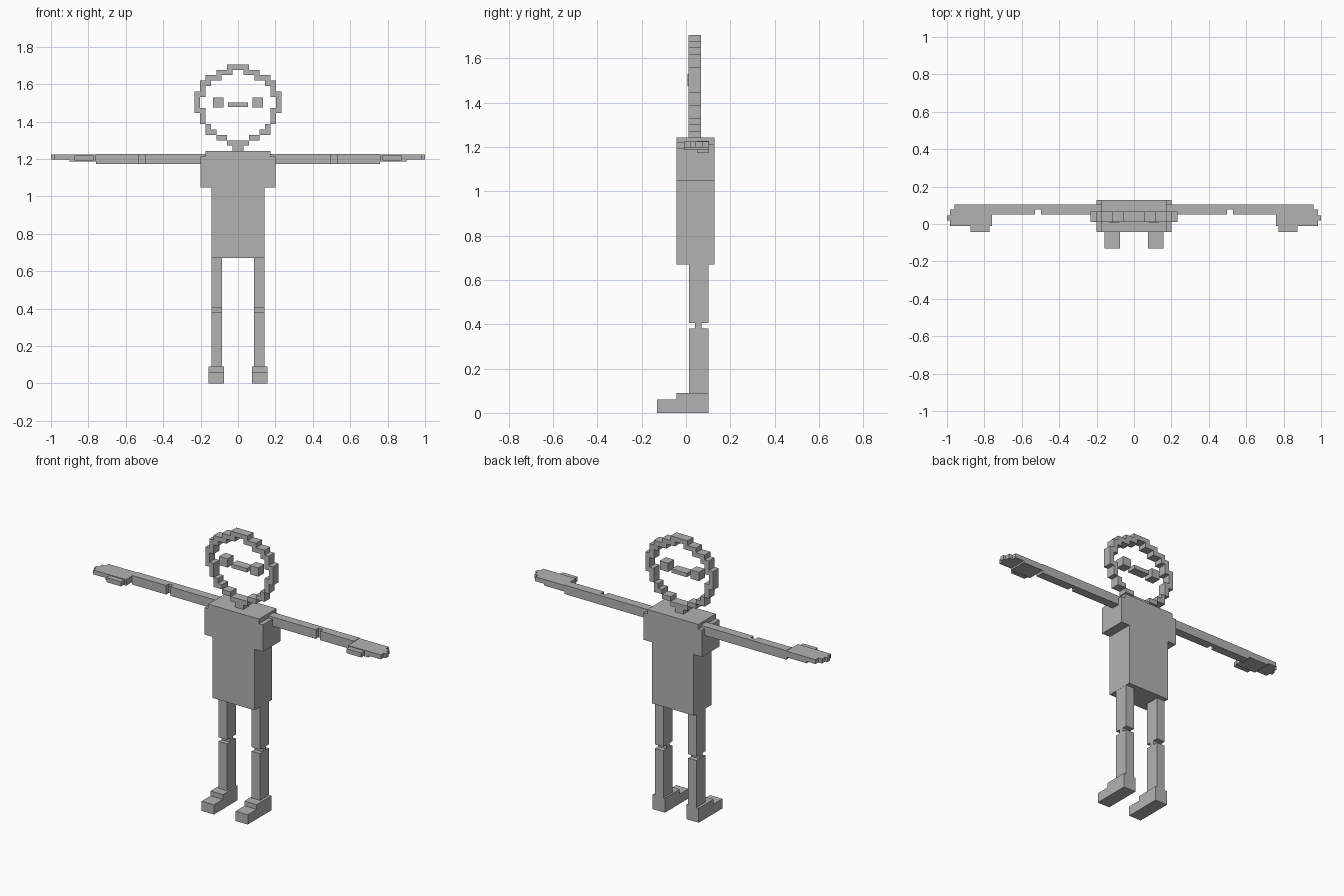
import bpy, bmesh

if "Cube" in bpy.data.objects:
    bpy.data.objects.remove(bpy.data.objects["Cube"])

grey = bpy.data.materials.new("plain_grey")
grey.diffuse_color = (0.45, 0.45, 0.45, 1)
grey.use_nodes = True
grey.node_tree.nodes["Principled BSDF"].inputs["Base Color"].default_value = grey.diffuse_color


def blocks(name, boxes):
    """One object from boxes given as (x0, x1, y0, y1, z0, z1)."""
    bm = bmesh.new()
    for x0, x1, y0, y1, z0, z1 in boxes:
        vs = bmesh.ops.create_cube(bm, size=1)["verts"]
        for v in vs:
            v.co.x = x1 if v.co.x > 0 else x0
            v.co.y = y1 if v.co.y > 0 else y0
            v.co.z = z1 if v.co.z > 0 else z0
    me = bpy.data.meshes.new(name)
    bm.to_mesh(me)
    bm.free()
    me.materials.append(grey)
    ob = bpy.data.objects.new(name, me)
    bpy.context.collection.objects.link(ob)
    return ob


def pair(name, boxes):
    """Left and right copies of boxes given on the +x side."""
    blocks(name + "_right", boxes)
    blocks(name + "_left", [(-b[1], -b[0], *b[2:]) for b in boxes])


# Torso
blocks("hips", [(-.143, .143, -.043, .129, .67, .81)])
blocks("chest", [(-.143, .143, -.043, .129, .81, 1.048)])
blocks("shoulders", [(-.2, .2, -.043, .129, 1.048, 1.214)])
blocks("collar", [(-.174, .174, -.043, .129, 1.214, 1.243)])

# Stepped head ring: inner and outer half widths per row, from the top down
u, top = 0.029, 1.706
rows = [(0, 2), (1, 4), (3, 6), (5, 7), (6, 7), (6, 8), (7, 8), (7, 8),
        (6, 8), (6, 7), (6, 7), (5, 6), (4, 6), (2, 4), (0, 2), (0, 1)]
ring = []
for i, (a, b) in enumerate(rows):
    z1 = top - i * u
    if a == 0:
        ring.append((-b * u, b * u, .011, .067, z1 - u, z1))
    else:
        for s in (-1, 1):
            lo, hi = sorted((s * a * u, s * b * u))
            ring.append((lo, hi, .011, .067, z1 - u, z1))
head = blocks("head_ring", ring)
bm = bmesh.new()
bm.from_mesh(head.data)
bm.to_mesh(head.data)
bm.free()

# Face
pair("eye", [(.077, .134, .007, .065, 1.476, 1.53)])
blocks("mouth", [(-.053, .053, .011, .067, 1.479, 1.503)])

# Arms
pair("upper_arm", [(.174, .498, .05, .104, 1.172, 1.228)])
pair("elbow", [(.498, .528, .077, .104, 1.172, 1.228)])
pair("forearm", [(.528, .76, .05, .104, 1.172, 1.228)])

# Hands
pair("palm", [(.76, .873, -.01, .104, 1.198, 1.225)])
pair("palm_pad", [(.76, .9, -.01, .104, 1.187, 1.198)])
pair("thumb", [(.772, .873, -.042, -.01, 1.192, 1.22)])
pair("fingers", [(.873, .985, -.01, .02, 1.198, 1.225),
                 (.873, 1.0, .02, .045, 1.198, 1.225),
                 (.873, .985, .045, .077, 1.198, 1.225),
                 (.873, .96, .077, .104, 1.198, 1.225)])

# Legs and feet
pair("thigh", [(.085, .142, .013, .101, .405, .67)])
pair("knee", [(.085, .142, .041, .071, .38, .405)])
pair("shin", [(.085, .142, .013, .101, .09, .38)])
pair("foot", [(.074, .158, -.13, .101, 0, .06)])
pair("ankle", [(.074, .158, -.043, .101, .06, .09)])
